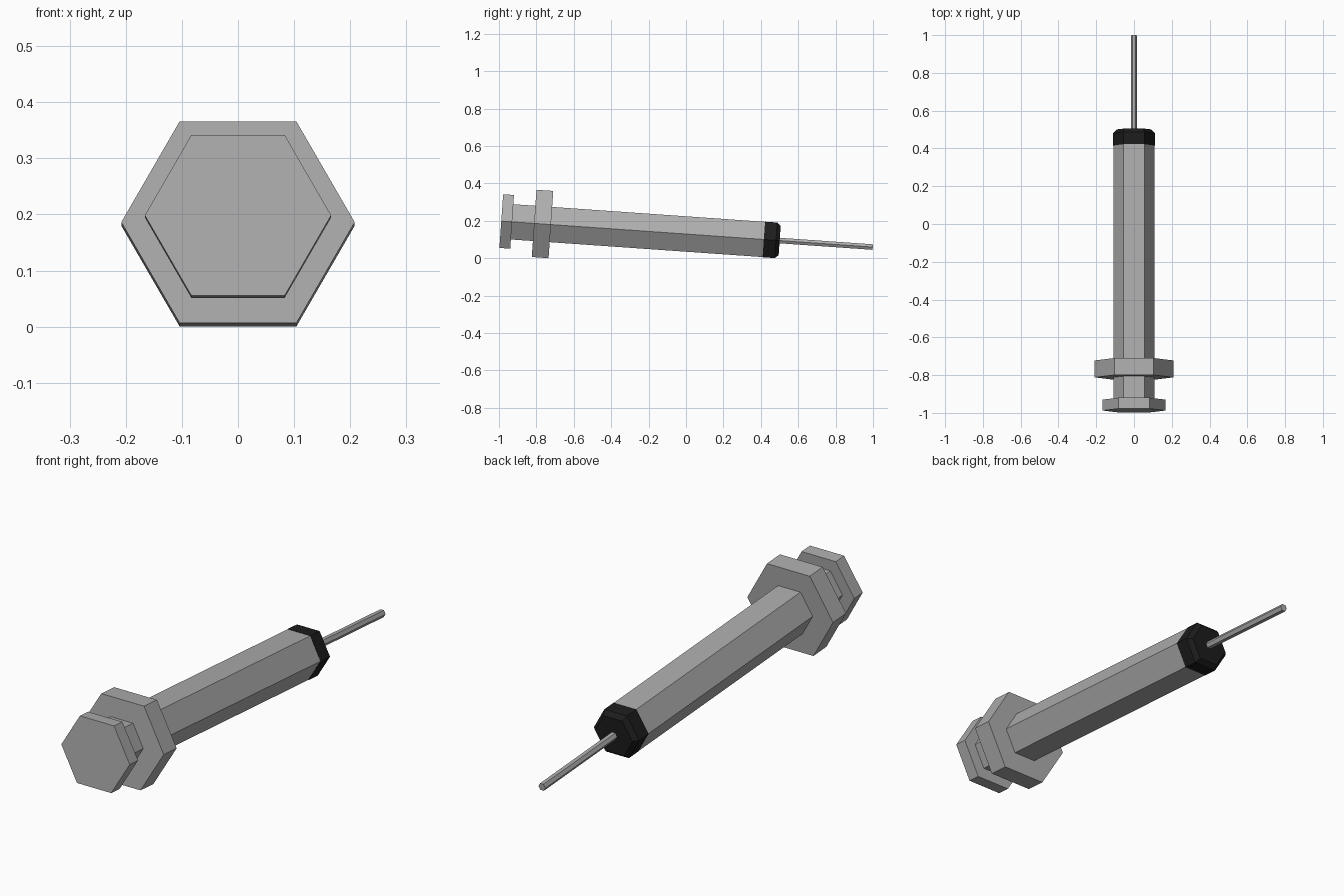
import bpy, bmesh, math
from mathutils import Matrix

if "Cube" in bpy.data.objects:
    bpy.data.objects.remove(bpy.data.objects["Cube"])

TILT = math.radians(4)   # the body rests on its flange and its tip collar
AXIS_Z = 0.1295          # height of the axis at y = 0


def material(name, value):
    m = bpy.data.materials.new(name)
    m.diffuse_color = (value, value, value, 1)
    m.use_nodes = True
    m.node_tree.nodes["Principled BSDF"].inputs["Base Color"].default_value = m.diffuse_color
    return m


grey = material("grey", 0.42)
black = material("black", 0.012)

# local frame: axis runs along +y, then pitched nose-down and lifted
PLACE = Matrix.Translation((0, 0, AXIS_Z)) @ Matrix.Rotation(-TILT, 4, 'X')


def hex_part(name, profile, mat):
    """Six-sided closed solid from (position along axis, corner radius) pairs."""
    bm = bmesh.new()
    rings = []
    for s, r in profile:
        rings.append([bm.verts.new((r * math.cos(i * math.pi / 3), s,
                                    r * math.sin(i * math.pi / 3)))
                      for i in range(6)])
    for a, b in zip(rings, rings[1:]):
        for i in range(6):
            j = (i + 1) % 6
            bm.faces.new((a[i], a[j], b[j], b[i]))
    bm.faces.new(rings[0])
    bm.faces.new(rings[-1])
    bmesh.ops.recalc_face_normals(bm, faces=bm.faces)
    bm.transform(PLACE)
    me = bpy.data.meshes.new(name)
    bm.to_mesh(me)
    bm.free()
    me.materials.append(mat)
    ob = bpy.data.objects.new(name, me)
    bpy.context.collection.objects.link(ob)
    return ob


# thumb plate and plunger rod
hex_part("thumb_plate", [(-0.99, 0.166), (-0.932, 0.166)], grey)
hex_part("plunger_rod", [(-0.932, 0.109), (-0.812, 0.109)], grey)
# finger flange and barrel
hex_part("finger_flange", [(-0.814, 0.208), (-0.724, 0.208)], grey)
hex_part("barrel", [(-0.724, 0.109), (0.417, 0.109)], grey)
# dark chamfered collar and needle
hex_part("tip_collar", [(0.417, 0.11), (0.482, 0.11), (0.502, 0.091)], black)
hex_part("needle", [(0.502, 0.017), (1.001, 0.017)], grey)
